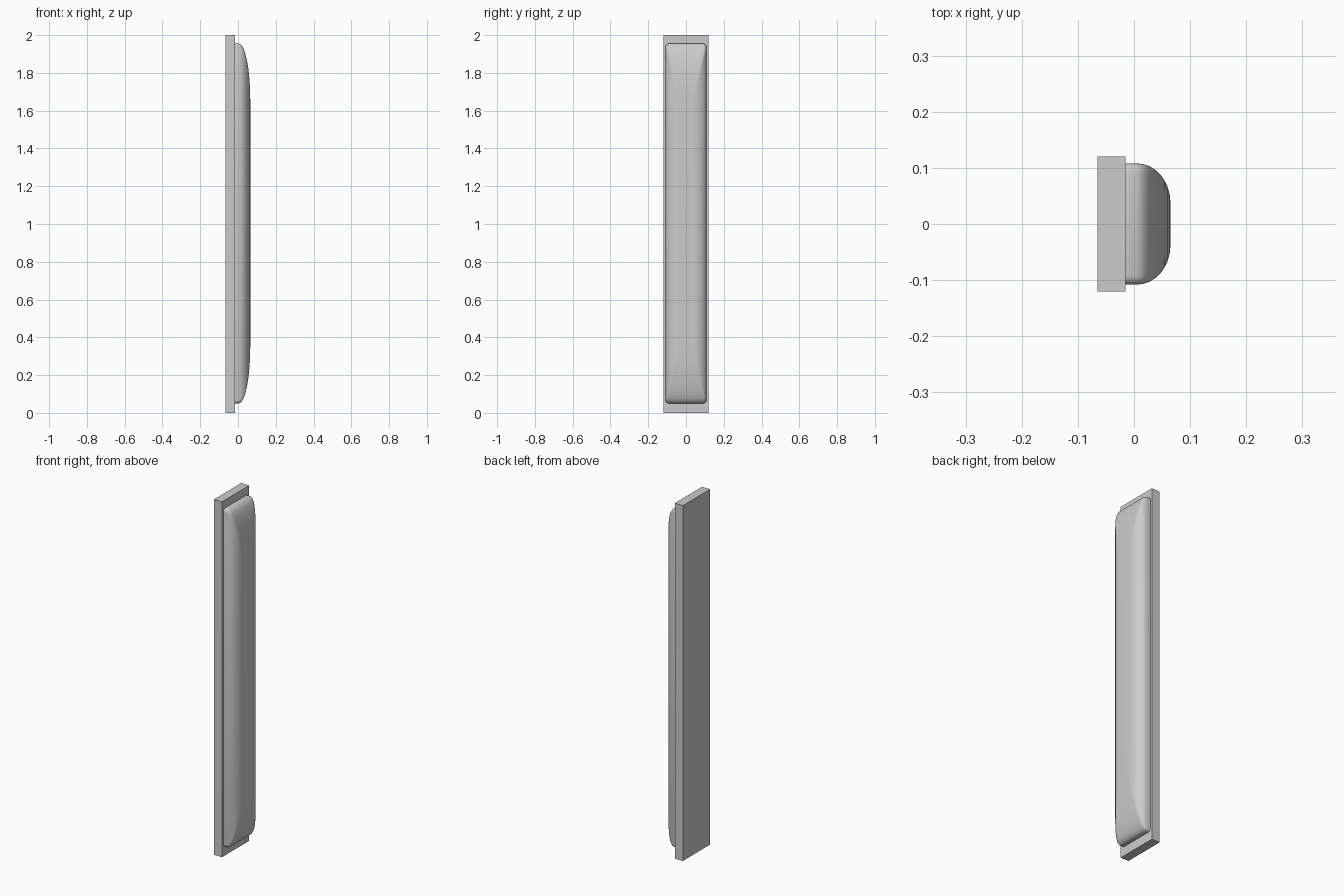
import bpy, bmesh, math

if "Cube" in bpy.data.objects:
    bpy.data.objects.remove(bpy.data.objects["Cube"])


def finish(bm, name):
    bmesh.ops.recalc_face_normals(bm, faces=bm.faces)
    mesh = bpy.data.meshes.new(name)
    bm.to_mesh(mesh)
    bm.free()
    obj = bpy.data.objects.new(name, mesh)
    bpy.context.collection.objects.link(obj)
    return obj


def rounded_rect(x, hy, hz, r, zc, steps=4):
    """Rounded rectangle outline in the YZ plane."""
    pts = []
    for k, (sy, sz) in enumerate([(1, 1), (-1, 1), (-1, -1), (1, -1)]):
        for i in range(steps + 1):
            a = math.pi / 2 * (k + i / steps)
            pts.append((x, sy * (hy - r) + r * math.cos(a),
                        zc + sz * (hz - r) + r * math.sin(a)))
    return pts


# flat backing board
bm = bmesh.new()
bmesh.ops.create_cube(bm, size=1)
for v in bm.verts:
    v.co = (v.co.x * 0.05 - 0.04, v.co.y * 0.24, v.co.z * 2 + 1)
finish(bm, "backing_board")

# padded cushion: rounded outlines shrinking along a quarter ellipse
layers = [(-0.016, 0.108, 0.952)]
STEPS = 8
for i in range(STEPS + 1):
    t = math.pi / 2 * i / STEPS
    layers.append((0.005 + 0.06 * math.sin(t),
                   0.038 + 0.07 * math.cos(t),
                   0.65 + 0.302 * math.cos(t)))
bm = bmesh.new()
rings = [[bm.verts.new(p) for p in rounded_rect(x, hy, hz, 0.016, 1.003)]
         for x, hy, hz in layers]
for a, b in zip(rings, rings[1:]):
    n = len(a)
    for i in range(n):
        j = (i + 1) % n
        bm.faces.new((a[i], a[j], b[j], b[i]))
bm.faces.new(rings[0])
bm.faces.new(rings[-1])
pad = finish(bm, "cushion_pad")

bpy.ops.object.select_all(action='DESELECT')
pad.select_set(True)
bpy.context.view_layer.objects.active = pad
bpy.ops.object.shade_smooth_by_angle(angle=math.radians(40))
